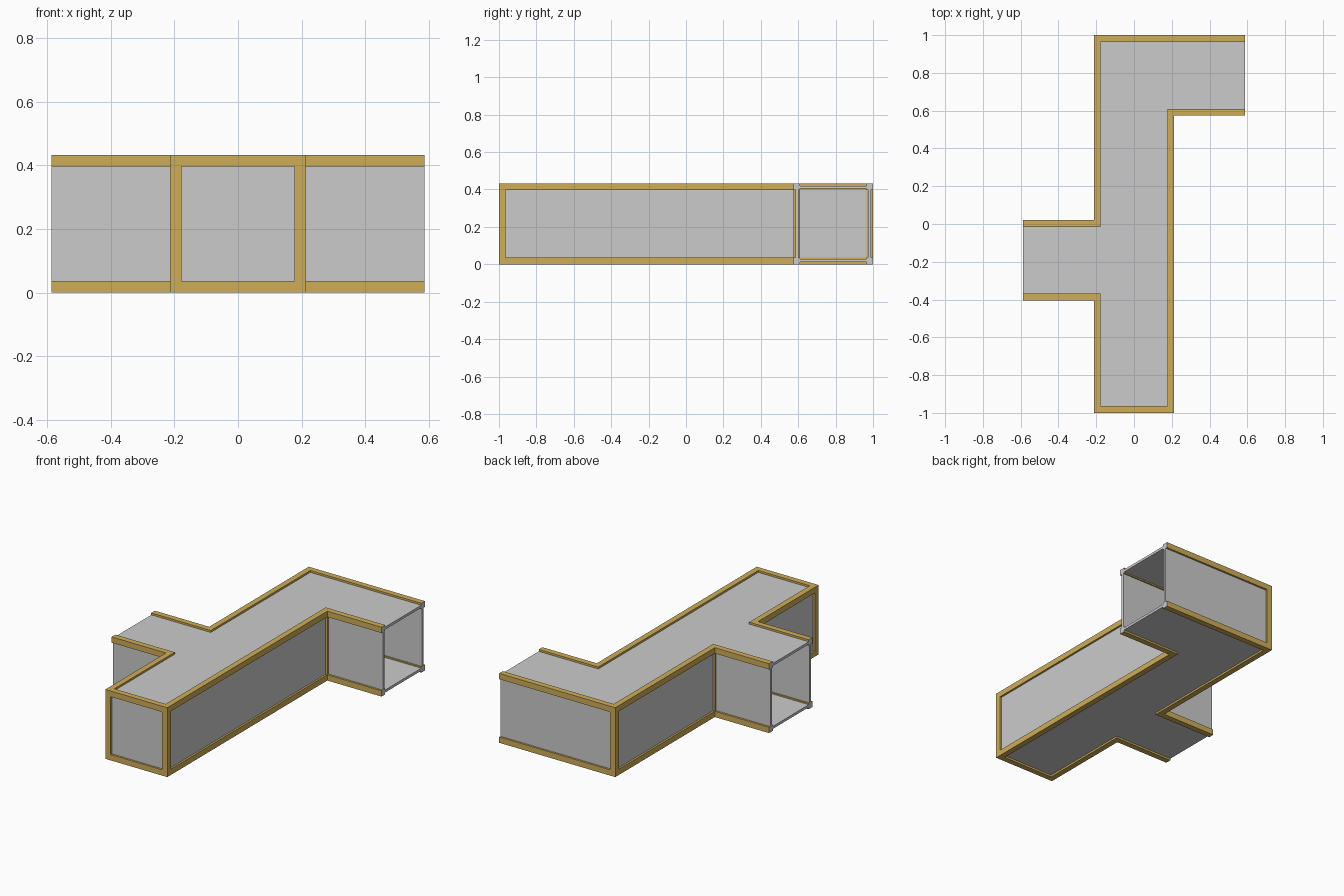
import bpy, bmesh
from mathutils import Vector

if "Cube" in bpy.data.objects:
    bpy.data.objects.remove(bpy.data.objects["Cube"])

W, H = 0.213, 0.432          # half corridor width, height
X = 0.587                    # reach of the side arms
T = 0.036                    # trim thickness
P0, P1 = 0.012, 0.028        # panel outer and inner depth

gold = bpy.data.materials.new("gold_trim")
gold.diffuse_color = (0.62, 0.42, 0.1, 1)
gold.use_nodes = True
gold.node_tree.nodes["Principled BSDF"].inputs["Base Color"].default_value = gold.diffuse_color

# Plan outline as two open paths, interior on the left
path_a = [(X, 1), (-W, 1), (-W, 0.021), (-X, 0.021)]
path_b = [(-X, -0.405), (-W, -0.405), (-W, -1), (W, -1), (W, 0.574), (X, 0.574)]


def offset(path, d):
    """Shift a right-angled path inward with mitred corners."""
    pts = [Vector(p) for p in path]
    normals = []
    for a, b in zip(pts, pts[1:]):
        t = (b - a).normalized()
        normals.append(Vector((-t.y, t.x)))
    out = []
    for i, p in enumerate(pts):
        if i == 0:
            n = normals[0]
        elif i == len(pts) - 1:
            n = normals[-1]
        else:
            n = normals[i - 1] + normals[i]
        out.append(p + n * d)
    return out


def finish(name, bm, trim=False):
    bmesh.ops.recalc_face_normals(bm, faces=bm.faces)
    me = bpy.data.meshes.new(name)
    if trim:
        me.materials.append(None)
        me.materials.append(gold)
    bm.to_mesh(me)
    bm.free()
    ob = bpy.data.objects.new(name, me)
    bpy.context.collection.objects.link(ob)
    return ob


def sweep(name, path, d0, d1, z0, z1, trim=False):
    """Rectangular section along a path; trim is gold with grey cut ends."""
    bm = bmesh.new()
    rings = []
    for a, b in zip(offset(path, d0), offset(path, d1)):
        rings.append([bm.verts.new((p.x, p.y, z)) for p, z in
                      ((a, z0), (b, z0), (b, z1), (a, z1))])
    for r, s in zip(rings, rings[1:]):
        for i in range(4):
            j = (i + 1) % 4
            f = bm.faces.new((r[i], r[j], s[j], s[i]))
            f.material_index = int(trim)
    bm.faces.new(rings[0])
    bm.faces.new(rings[-1])
    return finish(name, bm, trim)


def slab(name, z0, z1):
    """Floor or ceiling plate over the whole plan."""
    bm = bmesh.new()
    ring = offset(path_a, P0) + offset(path_b, P0)
    f = bm.faces.new([bm.verts.new((p.x, p.y, z0)) for p in ring])
    ext = bmesh.ops.extrude_face_region(bm, geom=[f], use_keep_orig=True)
    for v in ext["geom"]:
        if isinstance(v, bmesh.types.BMVert):
            v.co.z = z1
    return finish(name, bm)


def post(name, a, b):
    """Vertical gold corner post between the rails."""
    bm = bmesh.new()
    bmesh.ops.create_cube(bm, size=1)
    size, mid = b - a, (a + b) / 2
    for v in bm.verts:
        v.co = (mid.x + v.co.x * abs(size.x), mid.y + v.co.y * abs(size.y),
                H / 2 + v.co.z * (H - 2 * T))
    for f in bm.faces:
        f.material_index = 1
    return finish(name, bm, True)


# Floor and ceiling
slab("floor_panel", P0, P1)
slab("ceiling_panel", H - P1, H - P0)

# Walls, rails and corner posts
for tag, path in (("back", path_a), ("front", path_b)):
    sweep(tag + "_wall_panels", path, P0, P1, P1, H - P1)
    sweep(tag + "_lower_rail", path, 0, T, 0, T, True)
    sweep(tag + "_upper_rail", path, 0, T, H - T, H, True)
    outer, inner = offset(path, 0), offset(path, T)
    for i in range(1, len(path) - 1):
        post(f"{tag}_corner_post_{i}", outer[i], inner[i])
